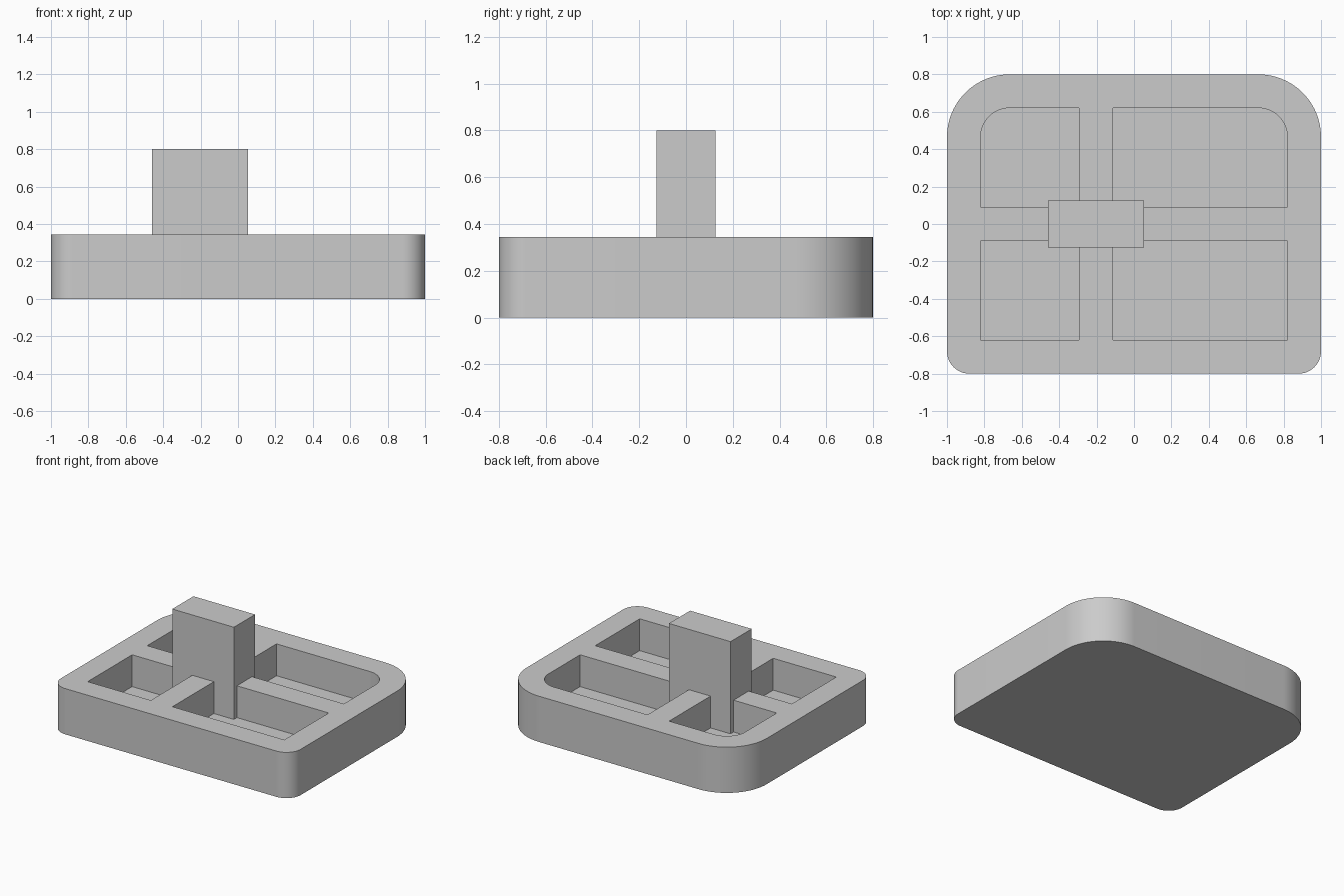
import bpy, bmesh
from math import sin, cos, pi

cube = bpy.data.objects.get("Cube")
if cube:
    bpy.data.objects.remove(cube)

grey = bpy.data.materials.new("plain grey")
grey.use_nodes = True
colour = (0.6, 0.6, 0.6, 1)
grey.diffuse_color = colour
grey.node_tree.nodes["Principled BSDF"].inputs["Base Color"].default_value = colour


def outline(x0, x1, y0, y1, radii, steps=24):
    """Rectangle outline; radii run back right, back left, front left, front right."""
    corners = [(x1, y1, -1, -1), (x0, y1, 1, -1), (x0, y0, 1, 1), (x1, y0, -1, 1)]
    points = []
    for i, ((x, y, sx, sy), r) in enumerate(zip(corners, radii)):
        if r == 0:
            points.append((x, y))
            continue
        for k in range(steps + 1):
            a = (i + k / steps) * pi / 2
            points.append((x + sx * r + r * cos(a), y + sy * r + r * sin(a)))
    return points


def prism(name, outlines, z0, z1):
    """Extrude one or more flat outlines from z0 to z1 as one object."""
    bm = bmesh.new()
    for points in outlines:
        low = bm.faces.new([bm.verts.new((x, y, z0)) for x, y in points])
        top = bmesh.ops.extrude_face_region(bm, geom=[low], use_keep_orig=True)["geom"]
        for v in top:
            if isinstance(v, bmesh.types.BMVert):
                v.co.z = z1
    bmesh.ops.recalc_face_normals(bm, faces=bm.faces)
    mesh = bpy.data.meshes.new(name)
    bm.to_mesh(mesh)
    bm.free()
    mesh.materials.append(grey)
    obj = bpy.data.objects.new(name, mesh)
    bpy.context.collection.objects.link(obj)
    return obj


def activate(obj):
    bpy.ops.object.select_all(action='DESELECT')
    obj.select_set(True)
    bpy.context.view_layer.objects.active = obj


# Key dimensions
height, floor = 0.345, 0.105
back_r, front_r, wall = 0.335, 0.12, 0.18
rib_x, rib_half = -0.203, 0.09

# Solid tray body with broad back corners and tight front corners
tray = prism("tray", [outline(-1, 1, -0.8, 0.8, (back_r, back_r, front_r, front_r))], 0, height)

# Four pockets, leaving the rim and two crossing ribs
inner_r = back_r - wall
left, right = (-1 + wall, rib_x - rib_half), (rib_x + rib_half, 1 - wall)
front, back = (-0.8 + wall, -rib_half), (rib_half, 0.8 - wall)
pockets = prism("pocket_cutter", [
    outline(*left, *back, (0, inner_r, 0, 0)),
    outline(*right, *back, (inner_r, 0, 0, 0)),
    outline(*left, *front, (0, 0, 0, 0)),
    outline(*right, *front, (0, 0, 0, 0)),
], floor, height + 0.2)
pockets.hide_render = True

cut = tray.modifiers.new("pockets", 'BOOLEAN')
cut.operation = 'DIFFERENCE'
cut.solver = 'EXACT'
cut.object = pockets
activate(tray)
bpy.ops.object.modifier_apply(modifier=cut.name)
bpy.data.objects.remove(pockets)
bpy.ops.object.shade_smooth_by_angle(angle=pi / 6)

# Upright block standing where the ribs cross
prism("center_post", [outline(rib_x - 0.257, rib_x + 0.257, -0.126, 0.126, (0, 0, 0, 0))],
      floor - 0.03, 0.8)
